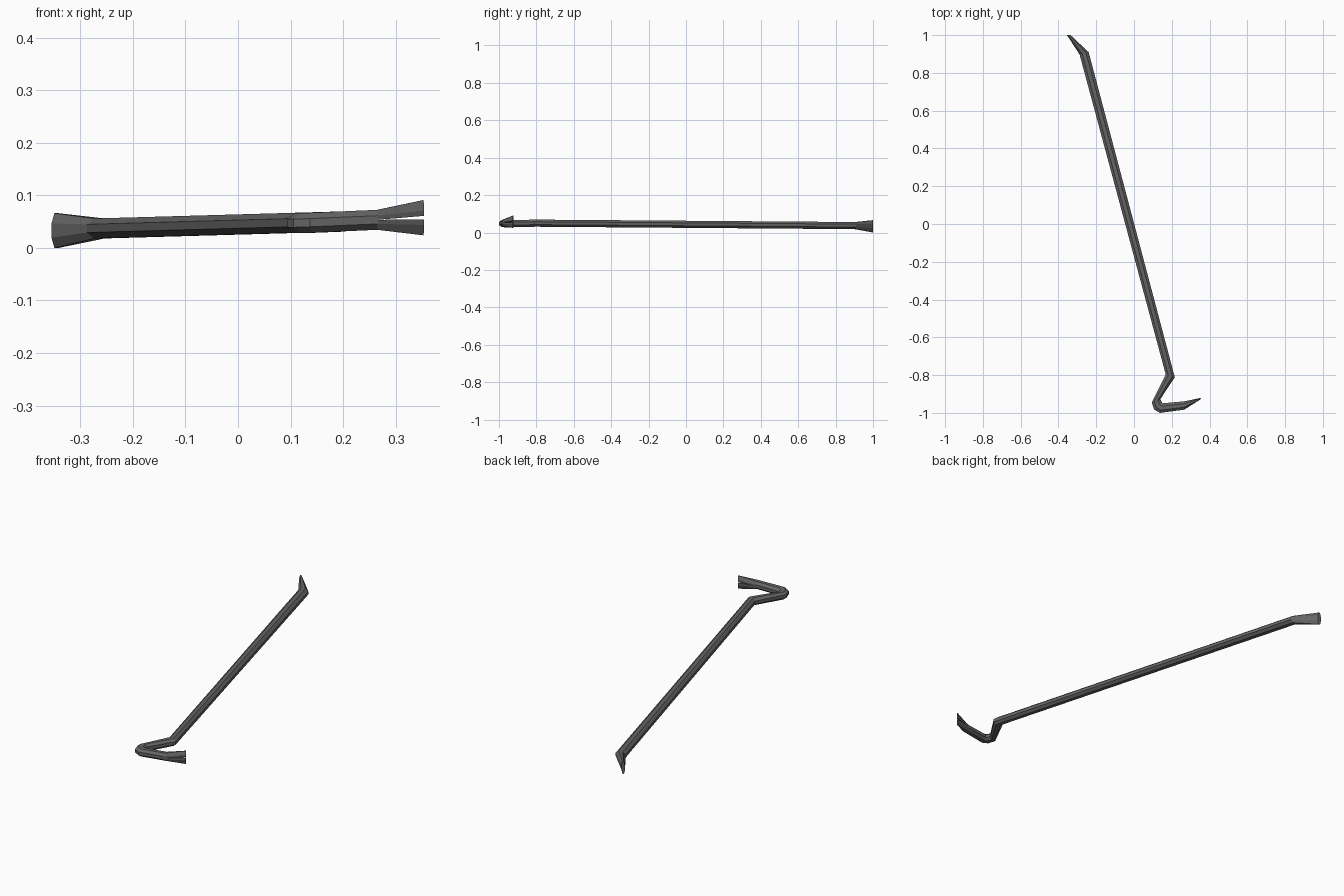
import bpy, bmesh

if "Cube" in bpy.data.objects:
    bpy.data.objects.remove(bpy.data.objects["Cube"])

# Sections along the bar: outer edge x, y, inner edge x, y, centre z, half height
SECTIONS = [
    (-0.355, 1.000, -0.336, 1.000, 0.033, 0.033),   # chisel edge
    (-0.288, 0.897, -0.240, 0.910, 0.037, 0.019),   # chisel bend
    (0.168, -0.797, 0.216, -0.811, 0.050, 0.019),   # neck bend
    (0.094, -0.945, 0.139, -0.928, 0.047, 0.019),   # hook, three steps
    (0.106, -0.982, 0.148, -0.945, 0.047, 0.019),
    (0.137, -1.000, 0.152, -0.949, 0.048, 0.019),
    (0.266, -0.983, 0.264, -0.939, 0.0535, 0.019),  # claw root
]
TIP = (0.354, -0.927, 0.352, -0.921, 0.0575, 0.0335)
GAP = 0.0035

# Octagon as two halves that meet at the middle of the side faces
C, D = 0.41, 0.29
UPPER = [(0, 0), (0, C), (D, 1), (1 - D, 1), (1, C), (1, 0)]
RING = UPPER + [(1, -C), (1 - D, -1), (D, -1), (0, -C)]


def point(sec, u, v, shift=0.0):
    ax, ay, bx, by, z, h = sec
    return (ax + (bx - ax) * u, ay + (by - ay) * u, z + v * h + shift)


bm = bmesh.new()


def loft(r0, r1):
    n = len(r0)
    for i in range(n):
        j = (i + 1) % n
        bm.faces.new((r0[i], r0[j], r1[j], r1[i]))


# Bar from chisel to claw root
rings = [[bm.verts.new(point(s, u, v)) for u, v in RING] for s in SECTIONS]
bm.faces.new(rings[0])
for a, b in zip(rings, rings[1:]):
    loft(a, b)

# Two claw prongs with a narrow V slot between them
root = rings[-1]
halves = [(root[:6], 1), ([root[0], root[9], root[8], root[7], root[6], root[5]], -1)]
for half, side in halves:
    tip = []
    for u, v in UPPER:
        shift = side * GAP if v == 0 else 0
        tip.append(bm.verts.new(point(TIP, u, v * side, shift)))
    loft(half, tip)
    bm.faces.new(tip)

bmesh.ops.recalc_face_normals(bm, faces=bm.faces)
mesh = bpy.data.meshes.new("crowbar")
bm.to_mesh(mesh)
bm.free()
bar = bpy.data.objects.new("crowbar", mesh)
bpy.context.collection.objects.link(bar)

# Dark steel
steel = bpy.data.materials.new("dark_steel")
steel.diffuse_color = (0.13, 0.13, 0.13, 1)
steel.use_nodes = True
steel.node_tree.nodes["Principled BSDF"].inputs["Base Color"].default_value = steel.diffuse_color
mesh.materials.append(steel)
